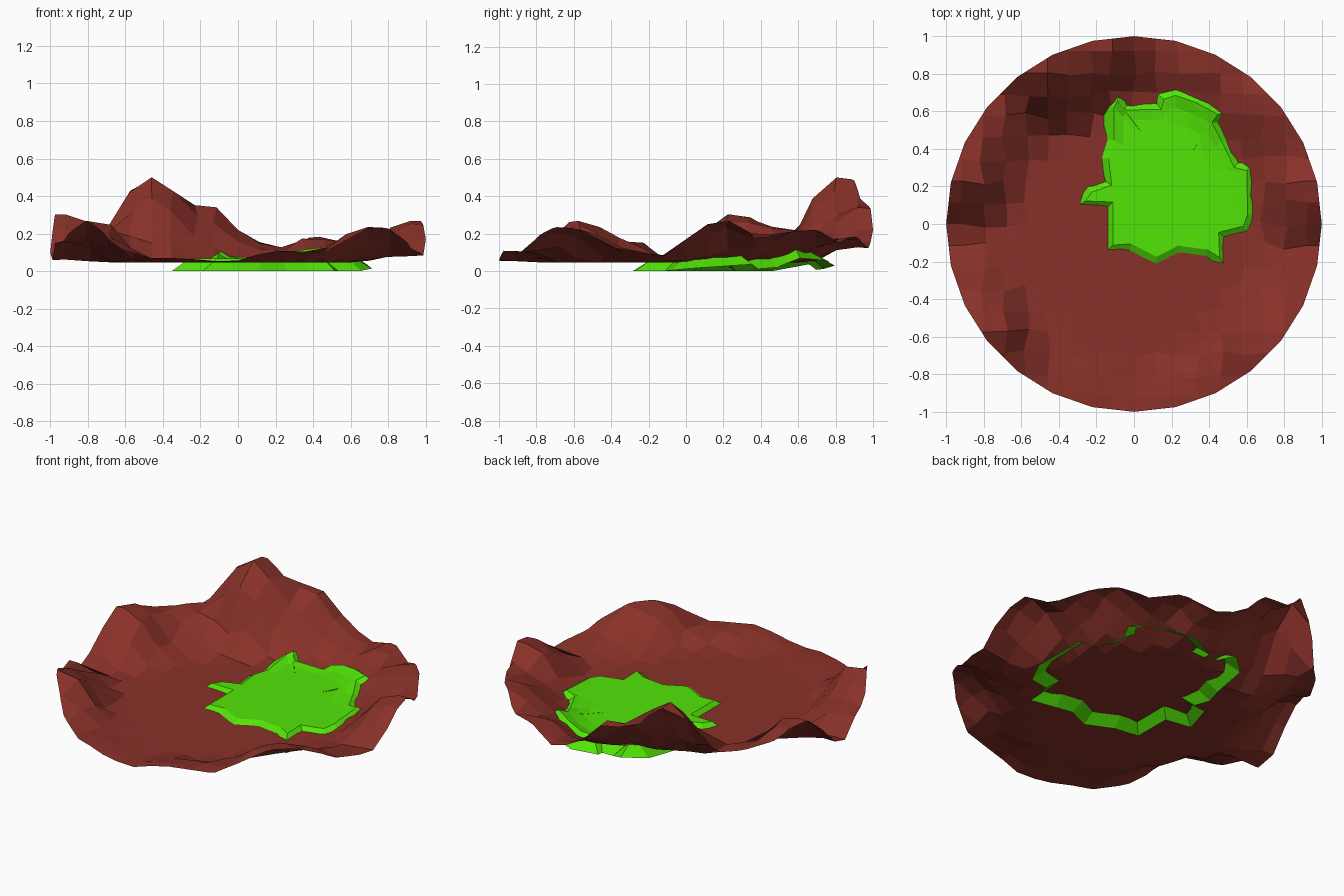
import bpy, bmesh, math, random
from mathutils import Vector
from mathutils.bvhtree import BVHTree

if "Cube" in bpy.data.objects:
    bpy.data.objects.remove(bpy.data.objects["Cube"])

random.seed(4)
FLOOR = 0.046
SIDES = 28

# Rim height by angle (degrees anticlockwise from +x)
RIM = [(0, .17), (8, .26), (15, .27), (23, .17), (33, .21), (45, .22), (55, .15), (66, .19),
       (73, .14), (80, .11), (86, .19), (90, .22), (97, .34), (109, .36), (115, .48), (122, .51),
       (128, .36), (135, .22), (148, .22), (156, .25), (162, .31), (168, .30), (175, .19),
       (182, .06), (187, .06), (193, .15), (201, .16), (208, .22), (214, .27), (220, .26),
       (228, .14), (240, .07), (252, .07), (265, .05), (272, .06), (280, .11), (299, .10),
       (308, .19), (315, .235), (323, .23), (330, .19), (338, .12), (353, .08), (360, .17)]

# Radius where the slope starts, by angle
FOOT = [(0, .60), (55, .60), (75, .66), (95, .57), (120, .60), (150, .62), (180, .64),
        (225, .70), (270, .76), (315, .68), (360, .60)]

# Outline of the meadow where it meets the ground, clockwise
OUTLINE = [(-.09, .68), (-.04, .63), (.13, .63), (.14, .68), (.22, .71), (.34, .67),
           (.47, .59), (.44, .54), (.49, .45), (.55, .32), (.62, .30), (.63, .05),
           (.60, -.03), (.47, -.06), (.47, -.20), (.38, -.16), (.24, -.14), (.12, -.20),
           (-.02, -.13), (-.13, -.13), (-.13, .10), (-.28, .11), (-.24, .19),
           (-.14, .22), (-.16, .35), (-.13, .45), (-.13, .63)]


def lookup(table, a):
    for (a0, v0), (a1, v1) in zip(table, table[1:]):
        if a <= a1:
            return v0 + (v1 - v0) * (a - a0) / (a1 - a0)
    return table[-1][1]


def material(name, rgb):
    m = bpy.data.materials.new(name)
    m.diffuse_color = (*rgb, 1)
    m.use_nodes = True
    m.node_tree.nodes["Principled BSDF"].inputs["Base Color"].default_value = m.diffuse_color
    return m


def make_object(bm, name, mat):
    mesh = bpy.data.meshes.new(name)
    bm.to_mesh(mesh)
    mesh.materials.append(mat)
    ob = bpy.data.objects.new(name, mesh)
    bpy.context.collection.objects.link(ob)
    return ob


red = material("red earth", (.25, .031, .022))
green = material("grass green", (.085, .78, .002))

# Terrain: a square grid trimmed to a 28-sided disc, then raised around the rim
terrain = bmesh.new()
bmesh.ops.create_grid(terrain, x_segments=20, y_segments=20, size=1.15)
for v in terrain.verts:
    if math.hypot(v.co.x, v.co.y) < .9:
        v.co.x += random.uniform(-.02, .02)
        v.co.y += random.uniform(-.02, .02)
for i in range(SIDES):
    a = (i + .5) * math.tau / SIDES
    n = Vector((math.cos(a), math.sin(a), 0))
    geom = terrain.verts[:] + terrain.edges[:] + terrain.faces[:]
    bmesh.ops.bisect_plane(terrain, geom=geom, plane_co=n * math.cos(math.pi / SIDES),
                           plane_no=n, clear_outer=True)
for v in terrain.verts:
    r = math.hypot(v.co.x, v.co.y)
    a = math.degrees(math.atan2(v.co.y, v.co.x)) % 360
    foot = lookup(FOOT, a)
    t = min(max((r - foot) / (.92 - foot), 0), 1)
    s = t * t * (3 - 2 * t)
    rise = lookup(RIM, a) - FLOOR
    bump = random.uniform(-.5, .5) * rise * s * (1 - s)
    v.co.z = FLOOR + rise * s + bump
terrain.normal_update()
tree = BVHTree.FromBMesh(terrain)
make_object(terrain, "crater_ground", red)


def ground(x, y):
    hit = tree.ray_cast(Vector((x, y, 2)), Vector((0, 0, -1)))[0]
    return hit.z if hit else FLOOR


# Meadow: rings draped over the ground, with a skirt flaring down through it
meadow = bmesh.new()
pts = [Vector(p) for p in OUTLINE]
count = len(pts)
centre = Vector((.22, .25))
normals = []
for i in range(count):
    a = (pts[i] - pts[i - 1]).normalized()
    b = (pts[(i + 1) % count] - pts[i]).normalized()
    t = (a + b).normalized()
    normals.append(Vector((-t.y, t.x)))


def ring(points, heights):
    return [meadow.verts.new((p.x, p.y, z)) for p, z in zip(points, heights)]


edge = [p - n * .025 for p, n in zip(pts, normals)]
rings = [ring([p + n * .085 for p, n in zip(pts, normals)],
              [max(0, ground(p.x, p.y) - .046) for p in pts])]
for k in (1, .85, .65, .4):
    inner = [centre.lerp(p, k) for p in edge]
    rings.append(ring(inner, [ground(p.x, p.y) + .022 for p in inner]))
for low, high in zip(rings, rings[1:]):
    for i in range(count):
        j = (i + 1) % count
        meadow.faces.new((low[j], low[i], high[i], high[j]))
meadow.faces.new(rings[-1][::-1])
meadow.normal_update()
for f in meadow.faces:
    if f.normal.z < 0:
        f.normal_flip()
make_object(meadow, "meadow", green)
